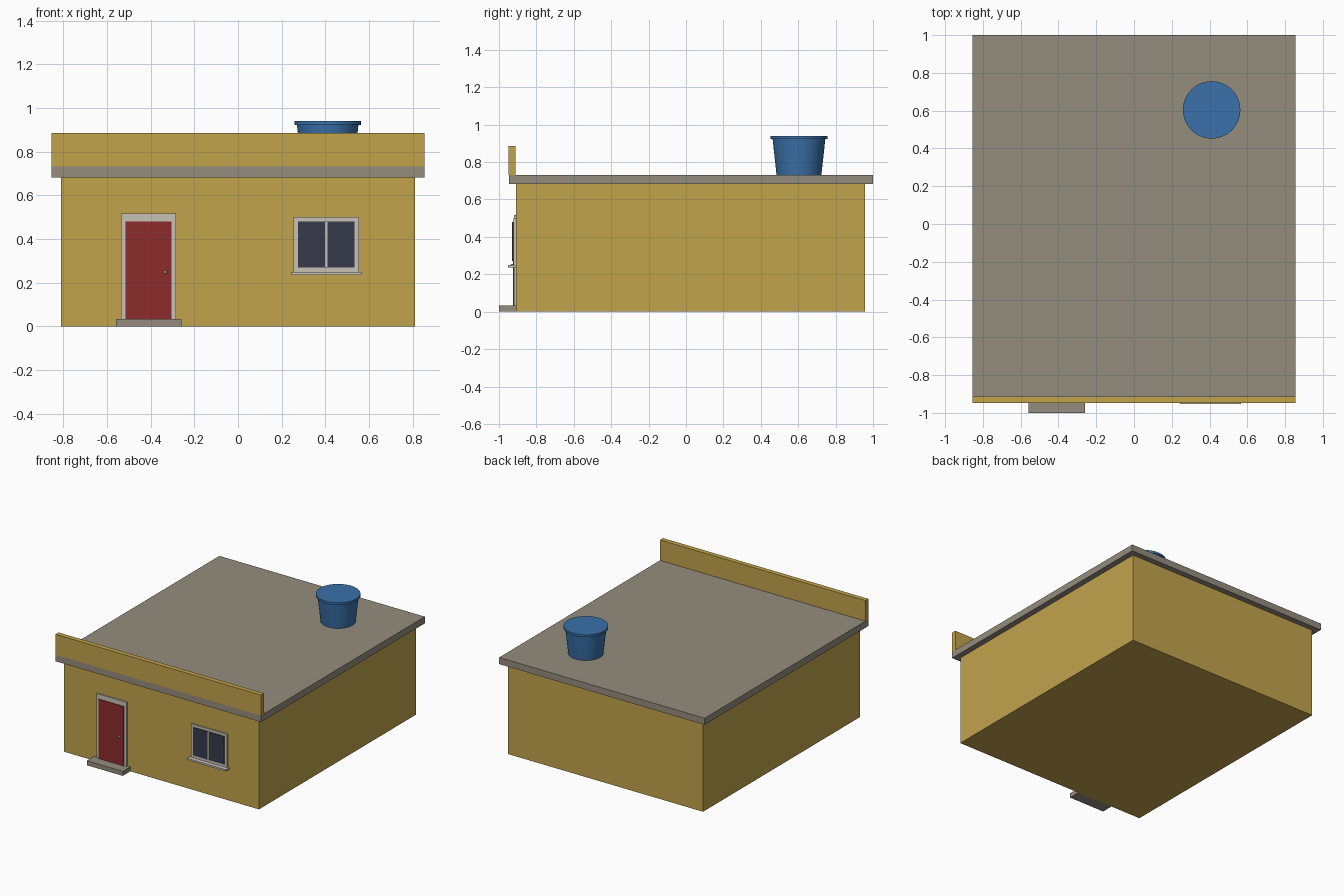
import bpy, bmesh, math
from mathutils import Matrix

if "Cube" in bpy.data.objects:
    bpy.data.objects.remove(bpy.data.objects["Cube"])


def material(name, rgb):
    m = bpy.data.materials.new(name)
    m.diffuse_color = (*rgb, 1)
    m.use_nodes = True
    m.node_tree.nodes["Principled BSDF"].inputs["Base Color"].default_value = m.diffuse_color
    return m


OCHRE = material("ochre_wall", (0.54, 0.37, 0.073))
STONE = material("grey_concrete", (0.30, 0.262, 0.21))
RED = material("red_door", (0.262, 0.025, 0.027))
TRIM = material("pale_trim", (0.58, 0.54, 0.47))
GLASS = material("dark_glass", (0.037, 0.044, 0.07))
BLUE = material("blue_plastic", (0.042, 0.165, 0.40))
BRASS = material("brass", (0.50, 0.33, 0.07))


def finish(name, bm, mat):
    me = bpy.data.meshes.new(name)
    bmesh.ops.recalc_face_normals(bm, faces=bm.faces)
    bm.to_mesh(me)
    bm.free()
    me.materials.append(mat)
    ob = bpy.data.objects.new(name, me)
    bpy.context.collection.objects.link(ob)
    return ob


def box(name, mat, x, y, z):
    """Box from (min, max) ranges on each axis."""
    bm = bmesh.new()
    bmesh.ops.create_cube(bm, size=1)
    for v in bm.verts:
        v.co = [r[0] if c < 0 else r[1] for c, r in zip(v.co, (x, y, z))]
    return finish(name, bm, mat)


def smooth(ob):
    bpy.ops.object.select_all(action='DESELECT')
    ob.select_set(True)
    bpy.context.view_layer.objects.active = ob
    bpy.ops.object.shade_smooth_by_angle(angle=math.radians(35))


def lathe(name, mat, centre, profile, steps=48):
    """Closed round solid from (radius, z) rings."""
    bm = bmesh.new()
    rings = []
    for r, z in profile:
        rings.append([bm.verts.new((centre[0] + r * math.cos(a), centre[1] + r * math.sin(a), z))
                      for a in (2 * math.pi * i / steps for i in range(steps))])
    for lo, hi in zip(rings, rings[1:]):
        for i in range(steps):
            j = (i + 1) % steps
            bm.faces.new((lo[i], lo[j], hi[j], hi[i]))
    bm.faces.new(rings[0])
    bm.faces.new(rings[-1])
    smooth(finish(name, bm, mat))


WALL = -0.91  # front wall plane

# House body, roof slab and front parapet
box("walls", OCHRE, (-0.812, 0.812), (WALL, 0.957), (0, 0.682))
box("roof_slab", STONE, (-0.855, 0.855), (-0.946, 1.0), (0.682, 0.732))
box("parapet", OCHRE, (-0.855, 0.855), (-0.948, -0.912), (0.732, 0.886))

# Door with surround, knob and step
box("door_step", STONE, (-0.559, -0.259), (-1.0, WALL), (0, 0.034))
box("door_frame", TRIM, (-0.535, -0.284), (-0.92, WALL), (0.034, 0.516))
box("door", RED, (-0.515, -0.304), (-0.926, -0.918), (0.034, 0.48))
bm = bmesh.new()
bmesh.ops.create_uvsphere(bm, u_segments=16, v_segments=10, radius=0.008,
                          matrix=Matrix.Translation((-0.333, -0.93, 0.248)))
smooth(finish("door_knob", bm, BRASS))

# Window with two panes, centre bar and sill
box("window_frame", TRIM, (0.254, 0.554), (-0.922, WALL), (0.248, 0.50))
for side, x in (("left", (0.275, 0.399)), ("right", (0.411, 0.534))):
    box("window_pane_" + side, GLASS, x, (-0.928, -0.92), (0.27, 0.48))
box("window_bar", TRIM, (0.399, 0.411), (-0.931, -0.92), (0.27, 0.48))
box("window_sill", TRIM, (0.243, 0.566), (-0.953, WALL), (0.236, 0.249))

# Water tank on the roof
TANK = (0.411, 0.604)
lathe("water_tank", BLUE, TANK, [(0.12, 0.732), (0.141, 0.925)])
lathe("tank_lid", BLUE, TANK, [(0.152, 0.923), (0.152, 0.94)])
